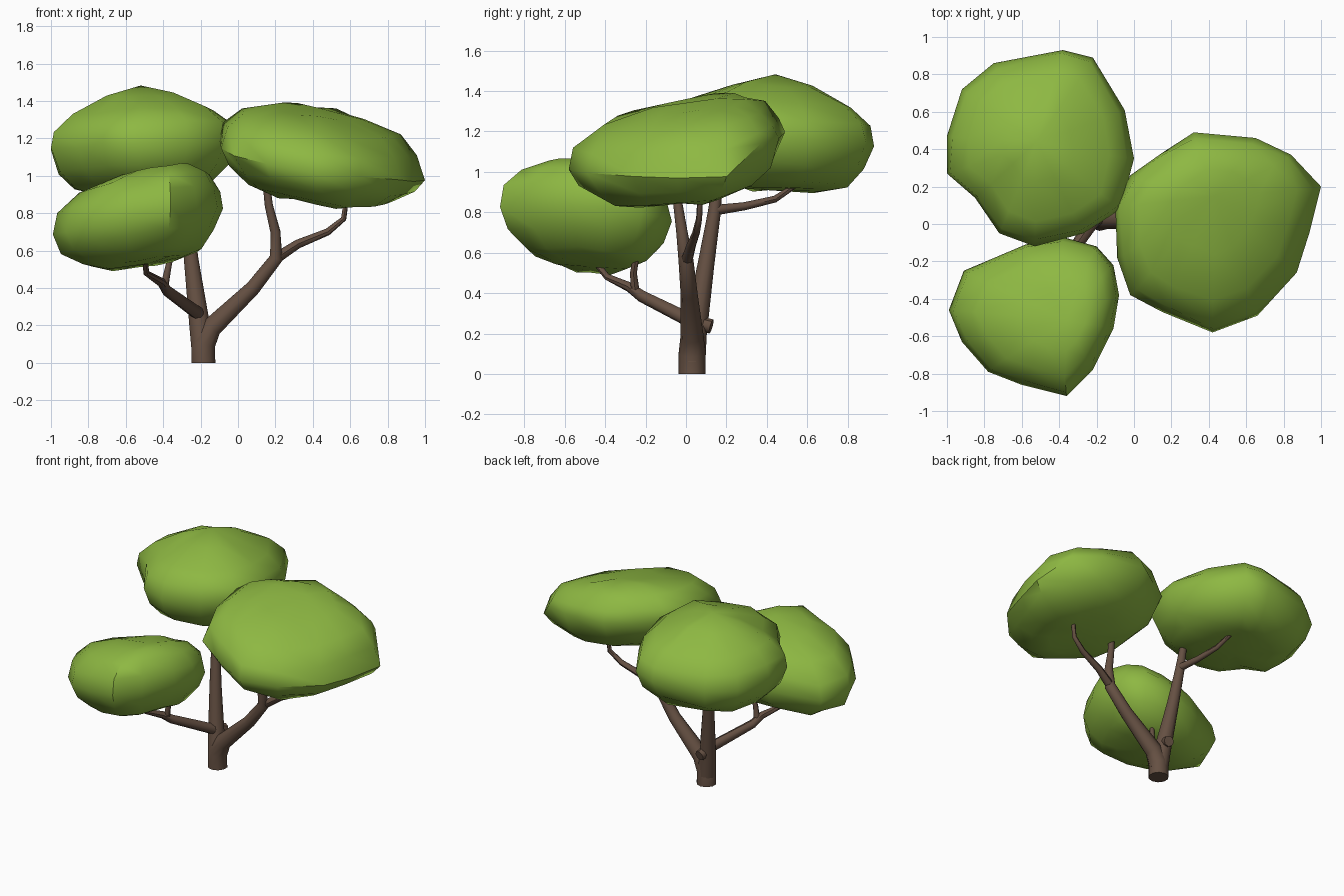
import bpy, bmesh, math, random
from mathutils import Vector

if "Cube" in bpy.data.objects:
    bpy.data.objects.remove(bpy.data.objects["Cube"])

random.seed(4)


def material(name, rgb):
    m = bpy.data.materials.new(name)
    m.diffuse_color = (*rgb, 1)
    m.use_nodes = True
    m.node_tree.nodes["Principled BSDF"].inputs["Base Color"].default_value = m.diffuse_color
    return m


BARK = material("bark", (0.13, 0.08, 0.055))
LEAF = material("leaf", (0.27, 0.48, 0.055))


def finish(name, bm, mat, angle):
    bmesh.ops.recalc_face_normals(bm, faces=bm.faces)
    me = bpy.data.meshes.new(name)
    bm.to_mesh(me)
    bm.free()
    ob = bpy.data.objects.new(name, me)
    bpy.context.collection.objects.link(ob)
    me.materials.append(mat)
    bpy.ops.object.select_all(action='DESELECT')
    ob.select_set(True)
    bpy.context.view_layer.objects.active = ob
    bpy.ops.object.shade_smooth_by_angle(angle=math.radians(angle))


def bridge(bm, a, b):
    for i in range(len(a)):
        j = (i + 1) % len(a)
        bm.faces.new((a[i], a[j], b[j], b[i]))


def branch(name, pts, sides=8):
    """Tapered tube through (x, y, z, radius) points."""
    bm = bmesh.new()
    rings = []
    for i, p in enumerate(pts):
        a, b = pts[max(i - 1, 0)], pts[min(i + 1, len(pts) - 1)]
        d = (Vector(b[:3]) - Vector(a[:3])).normalized()
        if i == 0 and p[2] < 0.1:
            d = Vector((0, 0, 1))
        ref = Vector((0, 1, 0)) if abs(d.y) < 0.8 else Vector((0, 0, 1))
        u = (ref - d * d.dot(ref)).normalized()
        v = d.cross(u)
        ring = []
        for k in range(sides):
            t = math.tau * k / sides
            ring.append(bm.verts.new(Vector(p[:3]) + (u * math.cos(t) + v * math.sin(t)) * p[3]))
        # start each ring at the vertex best aligned with the last ring
        if rings:
            prev = rings[-1]
            off = min(range(sides), key=lambda s: sum(
                (ring[(k + s) % sides].co - prev[k].co).length for k in range(sides)))
            ring = ring[off:] + ring[:off]
            bridge(bm, prev, ring)
        rings.append(ring)
    bm.faces.new(rings[0][::-1])
    bm.faces.new(rings[-1])
    finish(name, bm, BARK, 45)


def canopy(name, outline, z0, slope, top, bottom, apex, profile):
    """Rounded cushion: a plan outline (x, y, optional rim lift) scaled through (scale, height) rings."""
    n = len(outline)
    cx = sum(p[0] for p in outline) / n
    cy = sum(p[1] for p in outline) / n
    bm = bmesh.new()
    rings = []
    for s, h in profile:
        dz = h * (top if h > 0 else bottom)
        shift = max(h, 0) * (1 - s)
        ring = []
        for x, y, *lift in outline:
            k = s * (1 if s == 1 else random.uniform(0.97, 1.02))
            dx, dy = (x - cx) * k + apex[0] * shift, (y - cy) * k + apex[1] * shift
            z = z0 + slope[0] * dx + slope[1] * dy + dz + random.uniform(-0.01, 0.01)
            z += sum(lift) * (1 - abs(h)) ** 2
            ring.append(bm.verts.new((cx + dx, cy + dy, z)))
        if rings:
            bridge(bm, rings[-1], ring)
        rings.append(ring)
    for ring, z, a in ((rings[0], z0 - bottom, (0, 0)), (rings[-1], z0 + top, apex)):
        c = bm.verts.new((cx + a[0], cy + a[1], z + slope[0] * a[0] + slope[1] * a[1]))
        for i in range(n):
            bm.faces.new((ring[i], ring[(i + 1) % n], c))
    finish(name, bm, LEAF, 50)


# Trunk and right limb
branch("trunk_right_limb", [
    (-.185, .03, 0, .067), (-.185, .03, .10, .067), (-.14, .03, .19, .057),
    (.08, .015, .40, .042), (.205, .0, .56, .037), (.20, -.02, .70, .028),
    (.165, -.04, .84, .023), (.15, -.05, .97, .020)], 10)
branch("right_limb_twig", [
    (.19, 0, .55, .030), (.32, .025, .635, .024), (.48, .05, .70, .019),
    (.565, .065, .77, .015), (.58, .07, .88, .013)])

# Back limb
branch("back_limb", [
    (-.185, .03, .06, .066), (-.205, .045, .20, .058), (-.25, .10, .55, .041),
    (-.275, .14, .80, .032), (-.29, .16, .98, .024)], 10)
branch("back_limb_twig", [
    (-.27, .14, .81, .026), (-.31, .29, .83, .020), (-.345, .44, .865, .017),
    (-.375, .53, .925, .014), (-.38, .56, 1.0, .013)])

# Front limb, with its cut end showing behind the trunk
branch("front_limb", [
    (-.195, .125, .235, .036), (-.215, .02, .265, .036), (-.38, -.22, .385, .029),
    (-.41, -.28, .43, .024), (-.49, -.39, .48, .017), (-.50, -.47, .58, .014)])
branch("front_limb_twig", [
    (-.395, -.25, .40, .022), (-.375, -.26, .50, .017), (-.35, -.24, .62, .014)])

# Leaf canopies
ROUND = [(.45, -.97), (.70, -.80), (.90, -.45), (1, 0), (.95, .40), (.76, .74), (.42, .95)]
PEAKED = [(.50, -.97), (.74, -.85), (.92, -.5), (1, 0), (.95, .30), (.76, .55), (.38, .82)]

canopy("right_canopy", [
    (-.10, .10), (-.02, .26), (.15, .38), (.32, .49, .02), (.65, .46, .06), (.84, .37, .08),
    (1.0, .20, -.04), (.94, -.04, -.02), (.87, -.26), (.66, -.49), (.42, -.58), (.15, -.47),
    (-.02, -.38), (-.09, -.18)],
    1.09, (-.17, .13), .255, .22, (.02, .16), ROUND)
canopy("back_canopy", [
    (-1, .47), (-.92, .72), (-.75, .86), (-.38, .93), (-.22, .89), (-.05, .61), (0, .35),
    (-.07, .08), (-.27, -.05), (-.53, -.12), (-.72, -.05), (-.85, .14), (-1, .27)],
    1.155, (.04, -.05), .33, .245, (.0, .05), PEAKED)
canopy("front_canopy", [
    (-.99, -.46), (-.91, -.25), (-.58, -.11), (-.38, -.07), (-.20, -.12),
    (-.11, -.22), (-.08, -.38), (-.11, -.56), (-.22, -.78), (-.36, -.92), (-.60, -.86),
    (-.78, -.79), (-.92, -.63)],
    .765, (.16, -.09), .265, .235, (.12, -.04), ROUND)
